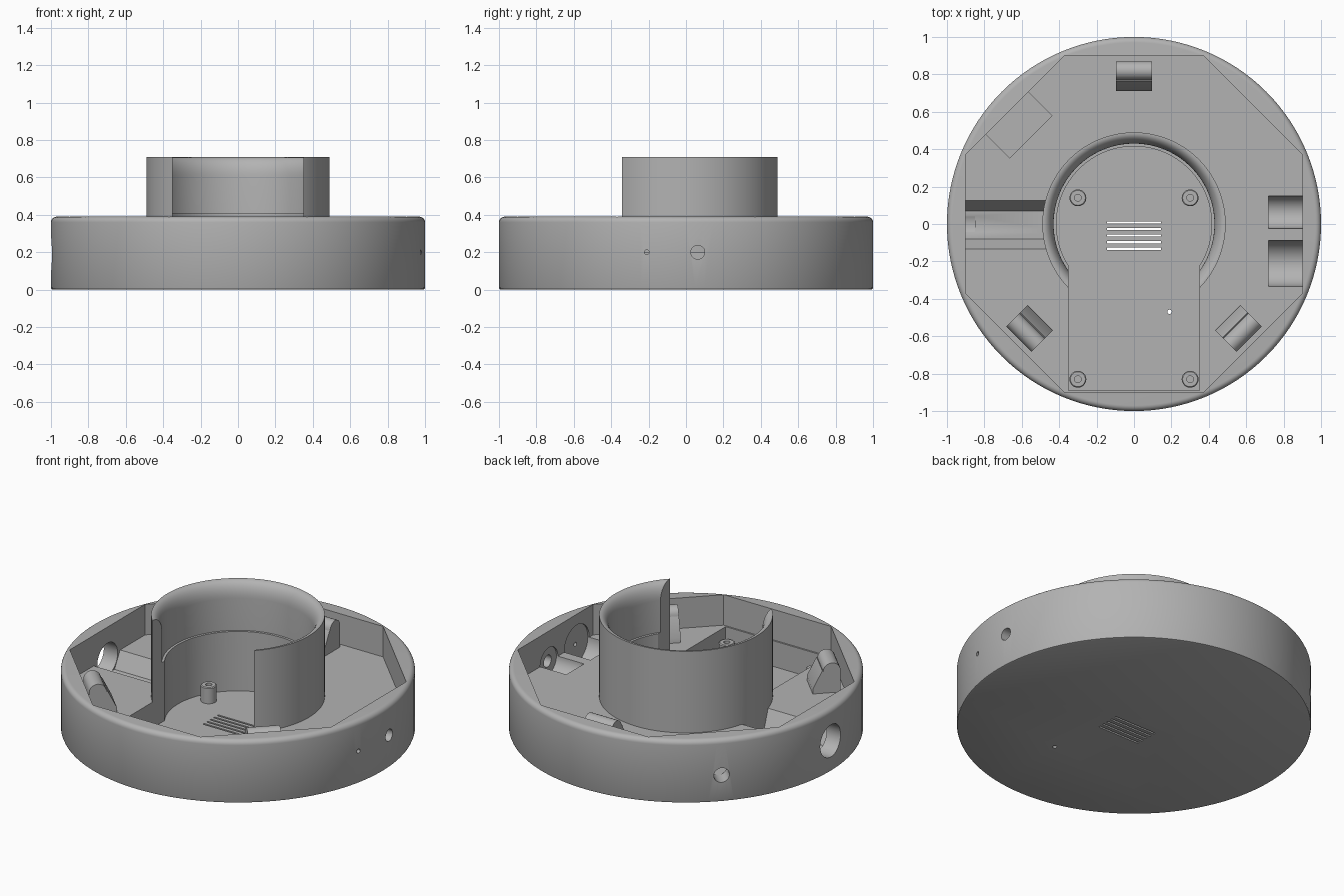
import bpy, bmesh, math
from mathutils import Matrix, Vector

if "Cube" in bpy.data.objects:
    bpy.data.objects.remove(bpy.data.objects["Cube"])

GREY = bpy.data.materials.new("matte grey")
GREY.diffuse_color = (0.45, 0.45, 0.45, 1)
GREY.use_nodes = True
GREY.node_tree.nodes["Principled BSDF"].inputs["Base Color"].default_value = GREY.diffuse_color
FLOOR, BASE = 0.20, 0.04          # upper floor and deep floor heights


def finish(name, bm):
    bmesh.ops.recalc_face_normals(bm, faces=bm.faces)
    me = bpy.data.meshes.new(name)
    bm.to_mesh(me)
    bm.free()
    me.materials.append(GREY)
    ob = bpy.data.objects.new(name, me)
    bpy.context.collection.objects.link(ob)
    return ob


def lathe(name, profile, seg, closed=False, at=(0, 0, 0)):
    """Spin an (r, z) profile around z; open profiles get end caps."""
    bm = bmesh.new()
    rings = [[bm.verts.new((at[0] + r * math.cos(2 * math.pi * i / seg),
                            at[1] + r * math.sin(2 * math.pi * i / seg), at[2] + z))
              for i in range(seg)] for r, z in profile]
    pairs = list(zip(rings, rings[1:])) + ([(rings[-1], rings[0])] if closed else [])
    for a, b in pairs:
        for i in range(seg):
            j = (i + 1) % seg
            bm.faces.new((a[i], a[j], b[j], b[i]))
    if not closed:
        bm.faces.new(rings[0])
        bm.faces.new(rings[-1])
    return finish(name, bm)


def prism(name, pts, h, matrix=None):
    """Extrude a polygon along local z by h, then place it."""
    bm = bmesh.new()
    f = bm.faces.new([bm.verts.new((x, y, 0)) for x, y in pts])
    up = bmesh.ops.extrude_face_region(bm, geom=[f])["geom"]
    bmesh.ops.translate(bm, vec=(0, 0, h), verts=[v for v in up if isinstance(v, bmesh.types.BMVert)])
    if matrix:
        bmesh.ops.transform(bm, matrix=matrix, verts=bm.verts)
    return finish(name, bm)


def box(name, x0, x1, y0, y1, z0, z1, angle=0):
    m = Matrix.Rotation(angle, 4, 'Z') @ Matrix.Translation((0, 0, z0))
    return prism(name, [(x0, y0), (x1, y0), (x1, y1), (x0, y1)], z1 - z0, m)


def rod(name, r, start, end, seg=48):
    a, b = Vector(start), Vector(end)
    m = Matrix.Translation(a) @ (b - a).to_track_quat('Z', 'Y').to_matrix().to_4x4()
    pts = [(r * math.cos(2 * math.pi * i / seg), r * math.sin(2 * math.pi * i / seg)) for i in range(seg)]
    return prism(name, pts, (b - a).length, m)


def boolean(ob, tool, op='DIFFERENCE'):
    mod = ob.modifiers.new("bool", 'BOOLEAN')
    mod.operation, mod.solver, mod.object = op, 'EXACT', tool
    bpy.context.view_layer.objects.active = ob
    bpy.ops.object.modifier_apply(modifier=mod.name)
    bpy.data.objects.remove(tool)


def smooth(ob):
    bpy.ops.object.select_all(action='DESELECT')
    ob.select_set(True)
    bpy.context.view_layer.objects.active = ob
    bpy.ops.object.shade_smooth_by_angle(angle=math.radians(30))


# Round housing with softened rims
edge = [(0.99, 0), (0.997, 0.003), (1, 0.01)]
edge += [(0.97 + 0.03 * math.cos(a), 0.36 + 0.03 * math.sin(a))
         for a in [math.pi / 2 * i / 6 for i in range(7)]]
housing = lathe("housing", edge, 128)

# Octagonal pocket
k = 0.37
octagon = [(k, .9), (-k, .9), (-.9, k), (-.9, -k), (-k, -.9), (k, -.9), (.9, -k), (.9, k)]
boolean(housing, prism("pocket_cutter", octagon, 0.4, Matrix.Translation((0, 0, FLOOR))))

# Cable trough on the left, running to its round port
trough = [(-.14, FLOOR + .01), (-.135, FLOOR), (-.08, .10), (.07, .10), (.125, FLOOR), (.13, FLOOR + .01)]
to_x = Matrix(((0, 0, 1, -0.9), (1, 0, 0, 0), (0, 1, 0, 0), (0, 0, 0, 1)))
boolean(housing, prism("trough_cutter", trough, 0.45, to_x))
boolean(housing, rod("port_cutter", 0.10, (-1.1, 0, .19), (-.85, 0, .19)))

# Half-round seats and holes on the right
for y, r, hole in ((0.063, 0.087, 0.037), (-0.21, 0.123, 0.013)):
    boolean(housing, rod("seat_cutter", r, (.72, y, FLOOR), (.91, y, FLOOR)))
    boolean(housing, rod("hole_cutter", hole, (.85, y, FLOOR), (1.1, y, FLOOR), 24))

# Angled socket recess and hole at back left
turn = math.radians(135)
boolean(housing, box("socket_cutter", .72, .898, -.1, .22, .12, FLOOR + .05, turn))
d = Vector((math.cos(turn), math.sin(turn), 0))
shift = Vector((-.02, -.02, .165))
boolean(housing, rod("socket_hole_cutter", 0.045, d * .8 + shift, d * 1.1 + shift, 32))

# Collar with flared lip, joined to the housing
flare = [(0.43 + 0.055 * (1 - math.cos(a)), 0.61 + 0.098 * math.sin(a))
         for a in [math.pi / 2 * i / 8 for i in range(9)]]
collar = [(.39, .08), (.39, .41), (.43, .41)] + flare + [(.49, .708), (.49, .08)]
boolean(housing, lathe("collar", collar, 128, closed=True), 'UNION')

# Keyhole well through the collar and the floor
boolean(housing, rod("well_cutter", 0.415, (0, 0, BASE), (0, 0, .6), 128))
boolean(housing, box("front_cutter", -.35, .35, -.89, -.1, BASE, .9))

# Vent slots and pin hole
for i in range(5):
    y = 0.008 - 0.035 * i
    boolean(housing, box("slot_cutter", -.145, .145, y - .006, y + .006, -.1, .1))
boolean(housing, rod("pin_cutter", 0.012, (.19, -.47, -.1), (.19, -.47, .1), 16))
smooth(housing)

# Screw posts with blind holes
post = [(.045, BASE - .01), (.045, .135), (.04, .14), (.018, .14), (.018, .06)]
for x in (-.3, .3):
    for y in (.14, -.83):
        smooth(lathe("screw_post", post, 32, at=(x, y, 0)))

# Snap lugs: hook profile (radius, height), extruded across
hook = [(.71, FLOOR - .02), (.71, FLOOR + .03), (.765, .34)]
hook += [(.82 + .05 * math.cos(a), .335 + .05 * math.sin(a))
         for a in [math.pi * (1 - i / 10) for i in range(11)]]
hook += [(.87, FLOOR - .02)]
for deg in (90, 225, 315):
    stand = Matrix(((1, 0, 0, 0), (0, 0, -1, .095), (0, 1, 0, 0), (0, 0, 0, 1)))
    smooth(prism("snap_lug", hook, 0.19, Matrix.Rotation(math.radians(deg), 4, 'Z') @ stand))
